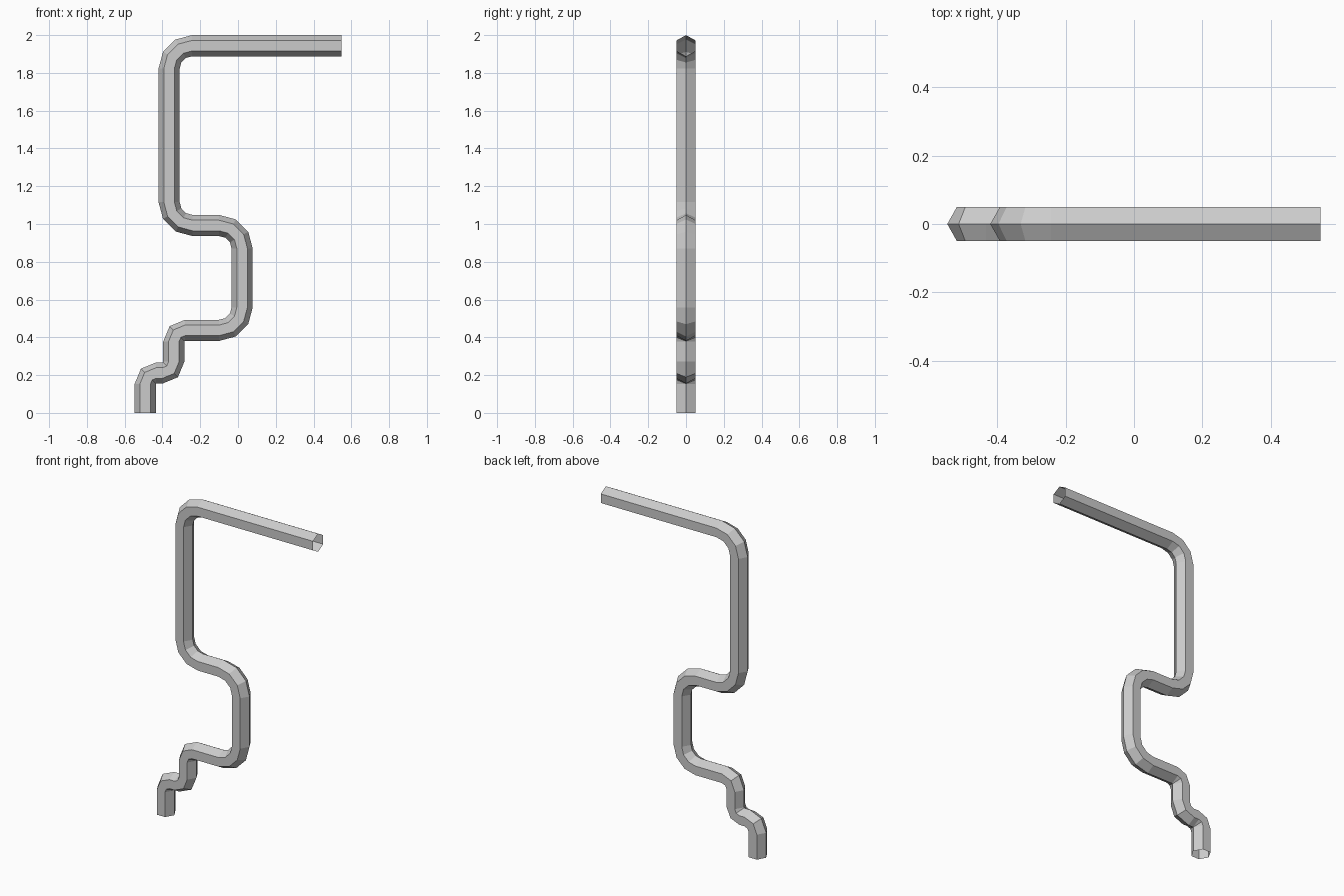
import bpy, bmesh
from math import sin, cos, tan, atan2, pi
from mathutils import Vector

if "Cube" in bpy.data.objects:
    bpy.data.objects.remove(bpy.data.objects["Cube"])

R, HALF_W = 0.056, 0.05   # hexagon radius in the bend plane, half depth in y

# Sharp corners of the centre line in x/z: (x, z, bend radius, bend segments)
path = [(-0.491, 0.0, 0, 0),
        (-0.491, 0.211, 0.057, 2),
        (-0.340, 0.211, 0.060, 2),
        (-0.340, 0.437, 0.060, 2),
        (0.022, 0.437, 0.122, 3),
        (0.022, 0.992, 0.122, 3),
        (-0.365, 0.992, 0.125, 3),
        (-0.365, 1.944, 0.122, 3),
        (0.547, 1.944, 0, 0)]


def stations(pts):
    """Centre points and travel directions with rounded corners."""
    v = [Vector(p[:2]) for p in pts]
    dirs = [(b - a).normalized() for a, b in zip(v, v[1:])]
    out = [(v[0], dirs[0])]
    for i in range(1, len(v) - 1):
        d0, d1 = dirs[i - 1], dirs[i]
        rad, seg = pts[i][2:]
        turn = atan2(d0.x * d1.y - d0.y * d1.x, d0.dot(d1))
        side = Vector((-d0.y, d0.x)) * (1 if turn > 0 else -1)
        start = v[i] - d0 * rad * tan(abs(turn) / 2)
        for k in range(seg + 1):
            t = abs(turn) * k / seg
            pos = start + d0 * rad * sin(t) + side * rad * (1 - cos(t))
            out.append((pos, d0 * cos(t) + side * sin(t)))
    out.append((v[-1], dirs[-1]))
    return out


# Open-ended hexagonal tube swept along the path
bm = bmesh.new()
rings = []
for pos, d in stations(path):
    n = Vector((-d.y, d.x))
    ring = []
    for k in range(6):
        a = k * pi / 3
        p = pos + n * R * cos(a)
        ring.append(bm.verts.new((p.x, HALF_W * sin(a) / sin(pi / 3), p.y)))
    rings.append(ring)
for r0, r1 in zip(rings, rings[1:]):
    for k in range(6):
        j = (k + 1) % 6
        bm.faces.new((r0[k], r0[j], r1[j], r1[k]))
bmesh.ops.recalc_face_normals(bm, faces=bm.faces)
mesh = bpy.data.meshes.new("bent_pipe")
bm.to_mesh(mesh)
bm.free()
bpy.context.collection.objects.link(bpy.data.objects.new("bent_pipe", mesh))
